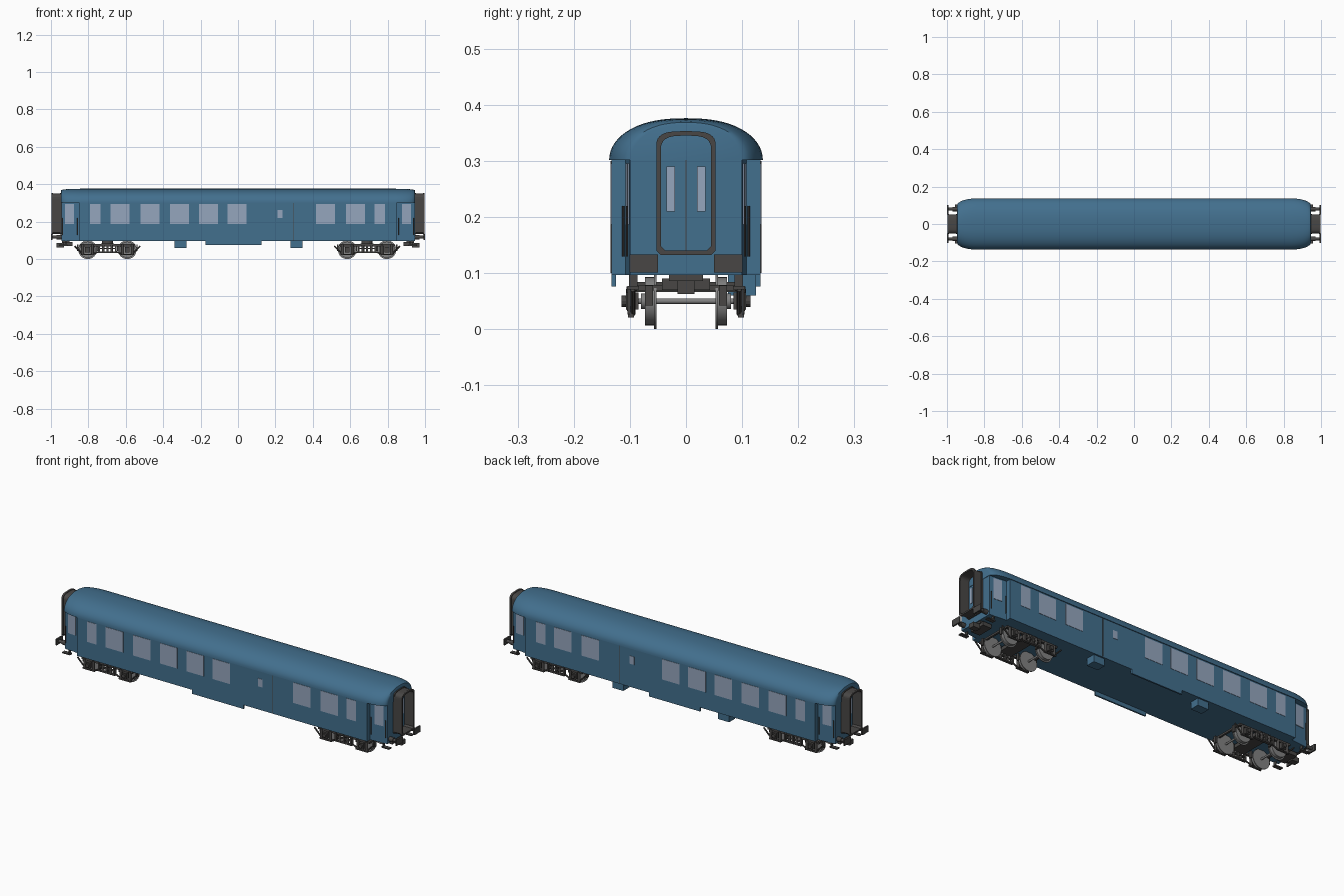
import bpy, bmesh
from math import sin, cos, pi, atan2
from mathutils import Matrix, Vector

cube = bpy.data.objects.get("Cube")
if cube:
    bpy.data.objects.remove(cube, do_unlink=True)


def material(name, rgb):
    m = bpy.data.materials.new(name)
    m.use_nodes = True
    m.diffuse_color = (*rgb, 1)
    m.node_tree.nodes["Principled BSDF"].inputs["Base Color"].default_value = (*rgb, 1)
    return m


BLUE = material("coach_blue", (0.055, 0.16, 0.27))
DARK = material("dark_grey", (0.065, 0.062, 0.06))
STEEL = material("wheel_grey", (0.22, 0.22, 0.22))
GLASS = material("window_glass", (0.30, 0.38, 0.51))


def finish(name, bm, mat, smooth=False):
    bmesh.ops.recalc_face_normals(bm, faces=bm.faces)
    mesh = bpy.data.meshes.new(name)
    bm.to_mesh(mesh)
    bm.free()
    mesh.materials.append(mat)
    ob = bpy.data.objects.new(name, mesh)
    bpy.context.collection.objects.link(ob)
    if smooth:
        bpy.ops.object.select_all(action="DESELECT")
        ob.select_set(True)
        bpy.context.view_layer.objects.active = ob
        bpy.ops.object.shade_smooth_by_angle(angle=0.6)
    return ob


def add_box(bm, centre, size, rot=None):
    m = Matrix.Translation(centre) @ (rot or Matrix()) @ Matrix.Diagonal((*size, 1))
    bmesh.ops.create_cube(bm, size=1, matrix=m)


def box(name, centre, size, mat, rot=None):
    bm = bmesh.new()
    add_box(bm, centre, size, rot)
    return finish(name, bm, mat)


def add_rod(bm, a, b, r, seg=12):
    a, b = Vector(a), Vector(b)
    rot = (b - a).to_track_quat("Z", "Y").to_matrix().to_4x4()
    bmesh.ops.create_cone(bm, cap_ends=True, segments=seg, radius1=r, radius2=r,
                          depth=(b - a).length, matrix=Matrix.Translation((a + b) / 2) @ rot)


def loft(bm, rings, closed=False):
    """Skin matching rings; cap the ends or join the last ring to the first."""
    vs = [[bm.verts.new(p) for p in ring] for ring in rings]
    n = len(vs[0])
    for a, b in zip(vs, vs[1:] + (vs[:1] if closed else [])):
        for j in range(n):
            k = (j + 1) % n
            bm.faces.new((a[j], a[k], b[k], b[j]))
    if not closed:
        bm.faces.new(vs[0])
        bm.faces.new(vs[-1])


# Roof with rounded ends
def roof_ring(x, half, top):
    pts = []
    for i in range(33):
        s = sin(-pi / 2 + pi * i / 32)
        pts.append((x, half * s, 0.302 + (top - 0.302) * (1 - abs(s) ** 2.4) ** 0.5))
    return pts


half_rings = []
for i in range(9):
    t = pi / 2 * (1 - i / 8)
    half_rings.append((0.84 + 0.107 * sin(t), 0.098 + 0.039 * cos(t), 0.364 + 0.012 * cos(t) ** 0.6))
bm = bmesh.new()
loft(bm, [roof_ring(-x, h, z) for x, h, z in half_rings]
     + [roof_ring(x, h, z) for x, h, z in reversed(half_rings)])
finish("roof", bm, BLUE, True)

# Main body and narrower entrance ends
box("body", (0, 0, 0.2), (1.7, 0.266, 0.206), BLUE)
for side in (-1, 1):
    end = "right" if side < 0 else "left"
    bm = bmesh.new()
    plan = [(0.84, -0.109), (0.945, -0.1), (0.945, 0.1), (0.84, 0.109)]
    loft(bm, [[(side * x, y, z) for x, y in plan] for z in (0.097, 0.303)])
    finish(f"entrance_{end}", bm, BLUE)

# Side windows, the same layout on both sides
big = [-0.63, -0.47, -0.313, -0.158, -0.005, 0.468, 0.628]
windows = [(x, 0.102, 0.241, 0.108) for x in big]
windows += [(x, 0.056, 0.241, 0.108) for x in (-0.763, 0.757)]
windows += [(0.224, 0.028, 0.241, 0.042)]
for y in (-1, 1):
    bm = bmesh.new()
    for x, w, z, h in windows:
        add_box(bm, (x, y * 0.1325, z), (w, 0.004, h))
    finish("side_windows", bm, GLASS)
    box("panel_seam", (0.297, y * 0.133, 0.2), (0.003, 0.003, 0.2), DARK)
    box("long_skirt", (-0.025, y * 0.129, 0.09), (0.3, 0.008, 0.028), BLUE)
    # Entrance door glass, edge lines and handles
    for x in (-1, 1):
        tilt = Matrix.Rotation(atan2(-0.009 * x * y, 0.105), 4, "Z")
        box("door_window", (x * 0.9, y * 0.104, 0.241), (0.048, 0.004, 0.108), GLASS, tilt)
        bm = bmesh.new()
        add_rod(bm, (x * 0.858, y * 0.112, 0.13), (x * 0.858, y * 0.112, 0.22), 0.002, 8)
        add_rod(bm, (x * 0.938, y * 0.105, 0.13), (x * 0.938, y * 0.105, 0.22), 0.002, 8)
        finish("door_handrails", bm, DARK)

# Equipment boxes below the floor on the rear side
for x in (-0.308, 0.312):
    box("equipment_box", (x, 0.1, 0.082), (0.065, 0.05, 0.044), BLUE)


# Gangway, end door, buffers and coupler
def arch(x, half, z0, z1):
    pts = [(x, -half, z0 + 0.008), (x, -half + 0.008, z0), (x, half - 0.008, z0), (x, half, z0 + 0.008)]
    shoulder = z1 - 0.028
    for i in range(17):
        a = pi * i / 16
        c, s = cos(a), sin(a)
        y = half * (1 if c > 0 else -1) * abs(c) ** 0.6
        pts.append((x, y, shoulder + 0.028 * s ** 0.7 if s > 1e-6 else shoulder))
    return pts


def gangway_ring(bm, x0, x1, grow, hole):
    outer = (0.053 + grow, 0.132 - grow, 0.353 + grow)
    inner = (0.053 - hole, 0.132 + hole, 0.353 - hole)
    loft(bm, [arch(x0, *outer), arch(x1, *outer), arch(x1, *inner), arch(x0, *inner)], True)


for s in (-1, 1):
    end = "right" if s < 0 else "left"
    bm = bmesh.new()
    gangway_ring(bm, s * 0.94, s * 0.953, 0, 0.008)
    gangway_ring(bm, s * 0.953, s * 0.988, -0.003, 0.008)
    gangway_ring(bm, s * 0.988, s * 0.998, 0, 0.008)
    finish(f"gangway_{end}", bm, DARK)
    bm = bmesh.new()
    for y in (-1, 1):
        add_box(bm, (s * 0.946, y * 0.0275, 0.25), (0.004, 0.015, 0.08))
    finish(f"end_door_windows_{end}", bm, GLASS)
    box(f"end_door_seam_{end}", (s * 0.9455, 0, 0.24), (0.002, 0.0015, 0.2), DARK)

    bm = bmesh.new()
    for y in (-1, 1):
        add_box(bm, (s * 0.996, y * 0.075, 0.117), (0.008, 0.051, 0.032))
        add_rod(bm, (s * 0.94, y * 0.08, 0.117), (s * 0.97, y * 0.08, 0.117), 0.012)
        add_rod(bm, (s * 0.965, y * 0.08, 0.117), (s * 0.993, y * 0.08, 0.117), 0.008)
        add_box(bm, (s * 0.935, y * 0.094, 0.074), (0.045, 0.02, 0.006))
        add_box(bm, (s * 0.92, y * 0.094, 0.087), (0.004, 0.016, 0.026))
    finish(f"buffers_{end}", bm, DARK)
    bm = bmesh.new()
    add_box(bm, (s * 0.91, 0, 0.08), (0.05, 0.085, 0.02))
    add_box(bm, (s * 0.95, 0, 0.075), (0.04, 0.03, 0.024))
    add_box(bm, (s * 0.92, 0, 0.092), (0.04, 0.06, 0.012))
    finish(f"coupler_{end}", bm, DARK)

# Bogies
AXLES = (-0.106, 0.106)
for cx in (-0.698, 0.69):
    end = "right" if cx < 0 else "left"
    bm = bmesh.new()
    for ax in AXLES:
        x = cx + ax
        add_rod(bm, (x, -0.09, 0.05), (x, 0.09, 0.05), 0.005)
        for y in (-1, 1):
            add_rod(bm, (x, y * 0.053, 0.05), (x, y * 0.057, 0.05), 0.05, 32)
            add_rod(bm, (x, y * 0.057, 0.05), (x, y * 0.073, 0.05), 0.043, 32)
            add_rod(bm, (x, y * 0.073, 0.05), (x, y * 0.08, 0.05), 0.014, 16)
    finish(f"wheels_{end}", bm, STEEL, True)

    bm = bmesh.new()
    add_box(bm, (cx, 0, 0.075), (0.07, 0.19, 0.018))
    add_rod(bm, (cx, 0, 0.075), (cx, 0, 0.1), 0.03, 16)
    for y in (-1, 1):
        add_box(bm, (cx, y * 0.093, 0.074), (0.29, 0.012, 0.012))
        add_box(bm, (cx, y * 0.098, 0.036), (0.1, 0.014, 0.007))
        add_box(bm, (cx, y * 0.098, 0.056), (0.085, 0.012, 0.006))
        for dx in (-0.045, 0, 0.045):
            add_box(bm, (cx + dx, y * 0.098, 0.055), (0.009, 0.016, 0.042))
        for dx in (-0.022, 0.022):
            add_rod(bm, (cx + dx, y * 0.1, 0.038), (cx + dx, y * 0.1, 0.072), 0.007)
        for ax in AXLES:
            x, out = cx + ax, (1 if ax > 0 else -1)
            add_box(bm, (x, y * 0.096, 0.05), (0.026, 0.022, 0.03))
            add_rod(bm, (x, y * 0.105, 0.05), (x, y * 0.115, 0.05), 0.01)
            add_box(bm, (x, y * 0.098, 0.024), (0.07, 0.01, 0.006))
            for dx in (-0.026, 0.026):
                add_rod(bm, (x + dx, y * 0.097, 0.026), (x + dx, y * 0.097, 0.075), 0.007)
            # Sloping frame ends and brake hangers
            add_rod(bm, (x + out * 0.028, y * 0.095, 0.028), (x + out * 0.07, y * 0.095, 0.07), 0.004, 8)
            add_rod(bm, (x - out * 0.03, y * 0.095, 0.026), (x - out * 0.06, y * 0.095, 0.04), 0.004, 8)
            for dx in (-0.052, 0.052):
                add_box(bm, (x + dx, y * 0.066, 0.06), (0.008, 0.014, 0.035))
    for dx in (-0.145, 0.145):
        add_box(bm, (cx + dx, 0, 0.074), (0.01, 0.2, 0.01))
    finish(f"bogie_frame_{end}", bm, DARK)
